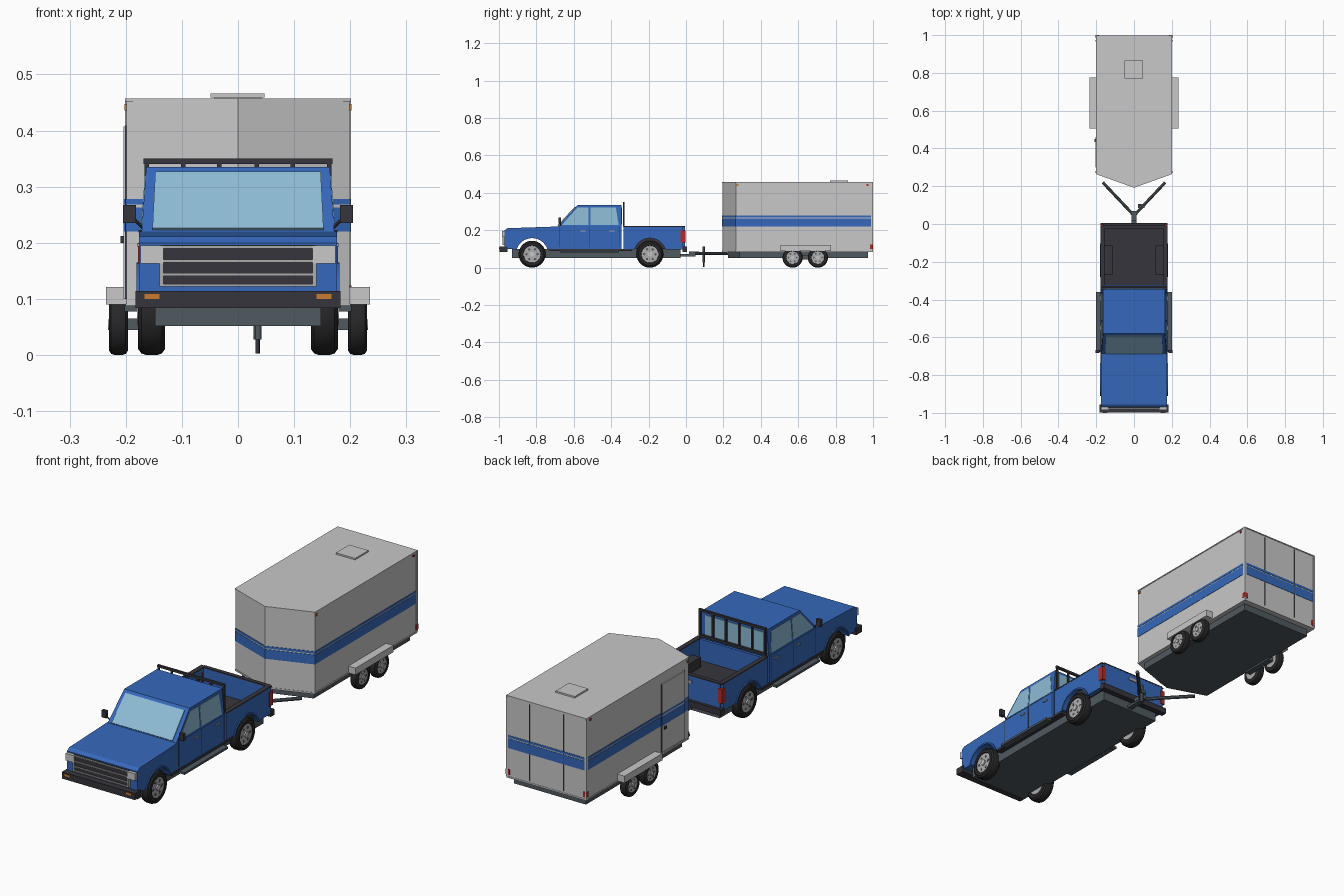
import bpy, bmesh, math
from mathutils import Vector

if "Cube" in bpy.data.objects:
    bpy.data.objects.remove(bpy.data.objects["Cube"])


def material(name, r, g, b):
    m = bpy.data.materials.new(name)
    m.use_nodes = True
    m.diffuse_color = (r, g, b, 1)
    m.node_tree.nodes["Principled BSDF"].inputs["Base Color"].default_value = (r, g, b, 1)
    return m


BLUE = material("blue paint", .036, .14, .5)
GREY = material("light grey panel", .58, .58, .58)
GLASS = material("pale glass", .27, .5, .67)
CHAR = material("charcoal plastic", .036, .036, .045)
TYRE = material("black rubber", .02, .02, .022)
STEEL = material("dark steel", .08, .1, .115)
SILVER = material("silver metal", .42, .42, .43)
RED = material("red lens", .45, .025, .02)
ORANGE = material("orange lens", .6, .2, .03)


def finish(name, bm, mat, smooth=False):
    bmesh.ops.recalc_face_normals(bm, faces=bm.faces)
    me = bpy.data.meshes.new(name)
    bm.to_mesh(me)
    bm.free()
    me.materials.append(mat)
    ob = bpy.data.objects.new(name, me)
    bpy.context.collection.objects.link(ob)
    if smooth:
        bpy.context.view_layer.objects.active = ob
        ob.select_set(True)
        bpy.ops.object.shade_smooth_by_angle()
        ob.select_set(False)
    return ob


def prism(name, pts, a, b, mat, axis="x", lean=0):
    """Extrude a yz profile along x, or an xy footprint along z; lean narrows it upward."""
    bm = bmesh.new()
    place = (lambda p, t: (t, *p)) if axis == "x" else (lambda p, t: (*p, t))
    low, high = [[bm.verts.new(place(p, t)) for p in pts] for t in (a, b)]
    bm.faces.new(low)
    bm.faces.new(high)
    for i in range(len(pts)):
        j = (i + 1) % len(pts)
        bm.faces.new((low[i], low[j], high[j], high[i]))
    for v in bm.verts:
        v.co.x -= math.copysign(lean * max(0, v.co.z - .215), v.co.x)
    return finish(name, bm, mat)


def box(name, x0, x1, y0, y1, z0, z1, mat):
    return prism(name, [(x0, y0), (x1, y0), (x1, y1), (x0, y1)], z0, z1, mat, "z")


def pair(name, x0, x1, *rest):
    box("left_" + name, x0, x1, *rest)
    box("right_" + name, -x1, -x0, *rest)


def rod(name, p, q, r, mat, sides=12):
    p, q = Vector(p), Vector(q)
    bm = bmesh.new()
    bmesh.ops.create_cone(bm, cap_ends=True, segments=sides, radius1=r, radius2=r, depth=(q - p).length)
    rot = (q - p).to_track_quat("Z", "Y").to_matrix()
    for v in bm.verts:
        v.co = rot @ v.co + (p + q) / 2
    return finish(name, bm, mat, True)


def arc(y, z, r, start, end, n=16):
    return [(y + r * math.cos(math.radians(start + (end - start) * i / n)),
             z + r * math.sin(math.radians(start + (end - start) * i / n))) for i in range(n + 1)]


def wheel(name, side, x0, x1, y, r):
    """Lathed tyre, dished rim, dark slots and a hub cap."""
    w = x1 - x0
    rings = [(x0, .6), (x0, .85), (x0 + w * .12, .96), (x0 + w * .3, 1), (x1 - w * .3, 1),
             (x1 - w * .12, .96), (x1, .85), (x1, .65), (x1 - w * .15, .62)]
    bm = bmesh.new()
    n = 32
    loops = [[bm.verts.new((side * x, y + k * r * math.cos(math.tau * i / n),
                            r + k * r * math.sin(math.tau * i / n))) for i in range(n)] for x, k in rings]
    for a, b in zip(loops, loops[1:]):
        for i in range(n):
            bm.faces.new((a[i], a[(i + 1) % n], b[(i + 1) % n], b[i]))
    finish(name + "_tyre", bm, TYRE, True)

    def disc(part, k, xa, xb, mat, dy=0, dz=0, sides=24):
        rod(name + part, (side * xa, y + dy, r + dz), (side * xb, y + dy, r + dz), k * r, mat, sides)
    disc("_rim", .64, x0 + .002, x1 - w * .08, SILVER)
    disc("_hub_cap", .18, x1 - w * .1, x1 + .002, GREY, sides=12)
    for i in range(6):
        t = math.tau * i / 6
        disc("_slot", .09, x1 - w * .1, x1 - w * .06, STEEL, .42 * r * math.cos(t), .42 * r * math.sin(t), 8)


# Truck body with open front arches, and cab
FRONT, REAR, AXLE = -.823, -.193, .072
arch = math.degrees(math.asin((.098 - AXLE) / .087))
body = [(-.97, .1), (-.97, .2), (-.955, .211), (-.69, .22), (-.345, .22), (-.345, .098)]
prism("front_body", body + arc(FRONT, AXLE, .087, arch, 180 - arch), -.176, .176, BLUE)
prism("cab", [(-.69, .215), (-.58, .335), (-.345, .335), (-.345, .215)], -.172, .172, BLUE, lean=.07)
prism("windshield", [(-.687, .226), (-.594, .327), (-.591, .324), (-.684, .223)], -.153, .153, GLASS, lean=.05)
box("rear_window", -.145, .145, -.346, -.342, .23, .322, GLASS)
box("chassis", -.148, .148, -.93, -.03, .052, .1, STEEL)
front_glass = [(-.665, .227), (-.58, .322), (-.52, .322), (-.52, .227)]
back_glass = [(-.51, .227), (-.51, .322), (-.375, .322), (-.36, .227)]

for side, tag in ((1, "left_"), (-1, "right_")):
    for part, pts in (("front_window", front_glass), ("back_window", back_glass)):
        prism(tag + part, pts, side * .169, side * .1735, GLASS, lean=.07)
    # Bed side panel with arch, flares and wheels
    panel = [(-.335, .098), (-.335, .218), (-.015, .218), (-.015, .098)]
    prism(tag + "bed_side", panel + arc(REAR, AXLE, .087, arch, 180 - arch), side * .158, side * .176, BLUE)
    for part, y in (("front", FRONT), ("rear", REAR)):
        flare = arc(y, AXLE, .086, arch, 180 - arch) + arc(y, AXLE, .093, 180 - arch, arch)
        prism(tag + part + "_flare", flare, side * .17, side * .181, BLUE)
        wheel(tag + part, side, .13, .178, y, AXLE)
    for y in (.57, .705):
        wheel(tag + "trailer", side, .196, .23, y, .054)
    # Mirror and its arm
    rod(tag + "mirror_arm", (side * .165, -.67, .222), (side * .188, -.675, .245), .003, CHAR, 8)
    rod(tag + "tongue_arm", (0, .045, .075), (side * .165, .22, .075), .008, STEEL, 8)

pair("mirror", .182, .205, -.682, -.668, .235, .267, CHAR)
for y in (-.675, -.515, -.357):
    pair("door_seam", .175, .1768, y - .001, y + .001, .11, .22, CHAR)
for y in (-.55, -.395):
    pair("door_handle", .175, .18, y - .013, y + .013, .193, .199, SILVER)
pair("running_board", .172, .202, -.67, -.36, .078, .088, STEEL)
pair("sill", .14, .177, -.73, -.29, .088, .1, CHAR)

# Nose: grille, lamps and bumper
box("grille_back", -.138, .138, -.976, -.965, .122, .196, CHAR)
for z in (.122, .141, .165, .19):
    box("grille_bar", -.14, .14, -.982, -.97, z, z + .005, SILVER)
pair("grille_end", .133, .14, -.982, -.97, .122, .195, SILVER)
pair("headlight", .133, .174, -.984, -.965, .163, .195, GREY)
box("front_bumper", -.183, .183, -.998, -.955, .084, .114, CHAR)
pair("turn_lamp", .14, .167, -1, -.99, .1, .109, ORANGE)

# Load bed
box("bed_floor", -.16, .16, -.335, -.015, .1, .122, CHAR)
box("bed_front_wall", -.16, .16, -.335, -.322, .1, .218, BLUE)
box("tailgate", -.165, .165, -.022, -.006, .11, .218, BLUE)
pair("bed_wheel_well", .115, .16, -.27, -.115, .115, .167, CHAR)
pair("bed_rail", .155, .177, -.335, -.01, .218, .223, CHAR)
box("tailgate_cap", -.165, .165, -.024, -.005, .218, .223, CHAR)
box("tailgate_handle", -.025, .025, -.008, -.002, .187, .199, SILVER)
pair("tail_lamp", .157, .178, -.03, -.003, .135, .2, RED)
box("rear_bumper", -.178, .178, -.02, .006, .085, .112, CHAR)

# Rack behind the cab
for z in (.225, .34):
    box("rack_rail", -.168, .168, -.338, -.328, z, z + .01, CHAR)
for x in (-.163, -.098, -.033, .033, .098, .163):
    box("rack_bar", x - .004, x + .004, -.337, -.329, .22, .345, CHAR)

# Hitch and jack
box("hitch", -.012, .012, -.03, .05, .06, .072, STEEL)
box("coupler", -.014, .014, .015, .07, .068, .086, STEEL)
rod("jack_post", (.035, .095, .028), (.035, .095, .112), .007, STEEL)
rod("jack_foot", (.035, .095, .003), (.035, .095, .028), .004, CHAR)
box("jack_bracket", .02, .055, .085, .105, .068, .082, STEEL)


# Trailer shell: wedge-nosed footprint grown for each layer
def footprint(g):
    return [(0, .194 - g), (.199 + g, .266 - g), (.199 + g, .997 + g), (-.199 - g, .997 + g), (-.199 - g, .266 - g)]


prism("trailer_shell", footprint(0), .085, .452, GREY, "z")
prism("trailer_roof", footprint(.002), .452, .457, GREY, "z")
prism("trailer_floor_trim", footprint(.0015), .085, .092, GREY, "z")
prism("wide_stripe", footprint(.0015), .22, .263, BLUE, "z")
prism("thin_stripe", footprint(.0015), .268, .278, BLUE, "z")
prism("trailer_chassis", [(0, .225), (.18, .285), (.18, .972), (-.18, .972), (-.18, .285)], .053, .085, STEEL, "z")
box("roof_vent_base", -.042, .042, .777, .857, .455, .46, GREY)
box("roof_vent_lid", -.049, .047, .77, .865, .459, .466, GREY)
pair("trailer_fender", .19, .235, .505, .775, .09, .121, GREY)
pair("axle_mount", .17, .198, .56, .715, .045, .065, STEEL)

# Side door, in bands so the stripes carry across it
for z0, z1, mat in ((.1, .22, GREY), (.22, .263, BLUE), (.263, .268, GREY), (.268, .278, BLUE), (.278, .407, GREY)):
    box("side_door", -.204, -.198, .3, .46, z0, z1, mat)
for y in (.298, .462):
    box("side_door_gap", -.2015, -.198, y - .002, y + .002, .1, .409, STEEL)
box("side_door_handle", -.209, -.203, .435, .45, .2, .212, CHAR)

# Rear doors, corner posts and lamps
for x in (-.085, .085):
    box("rear_door_seam", x - .0012, x + .0012, .99, .9992, .1, .445, STEEL)
pair("rear_post", .192, .2012, .988, 1, .092, .452, GREY)
pair("trailer_tail_lamp", .184, .2025, .985, 1, .1, .124, RED)
pair("rear_marker", .197, .2025, .965, .975, .438, .447, RED)
pair("front_marker", .197, .2025, .27, .28, .436, .447, ORANGE)
